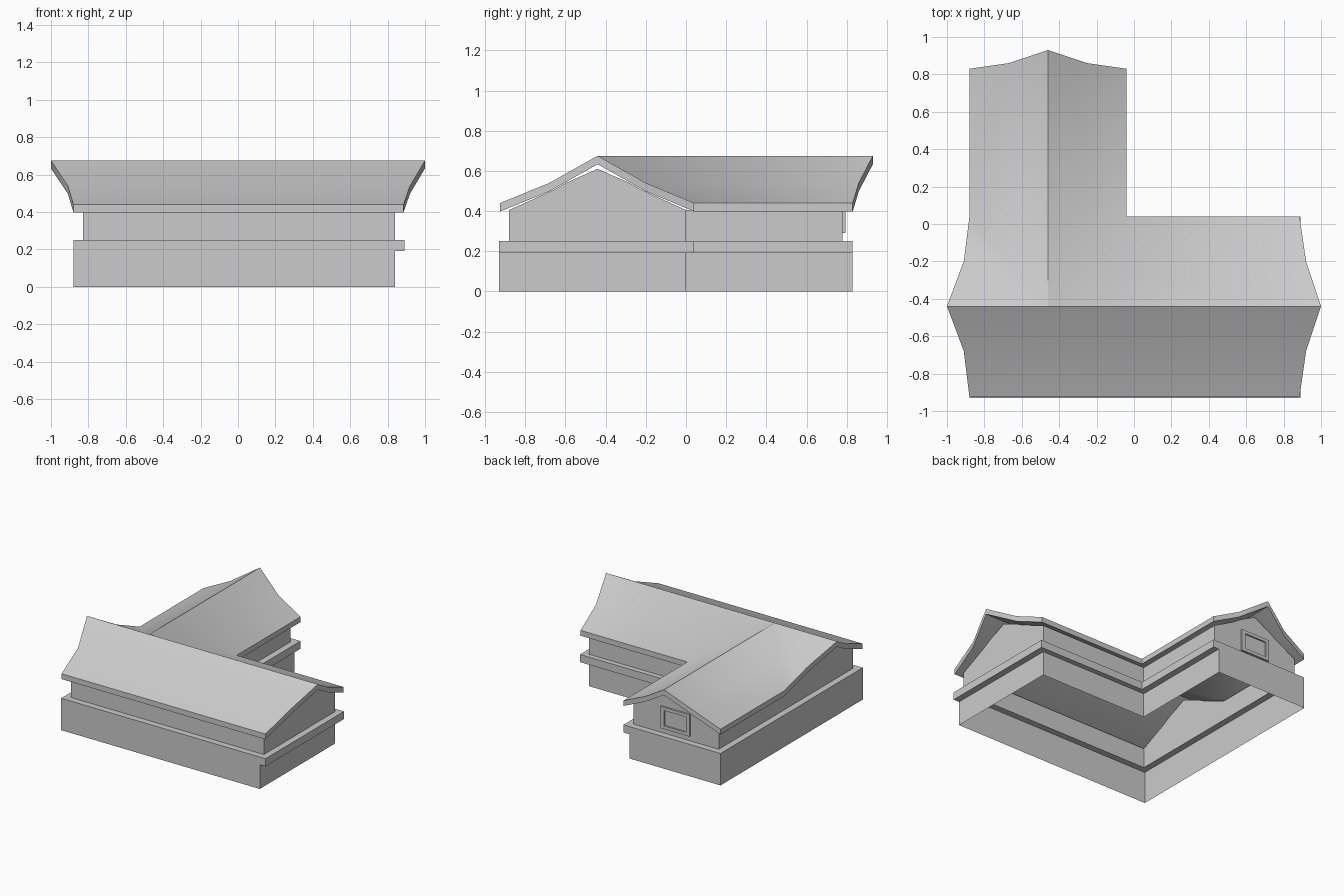
import bpy, bmesh, math

if "Cube" in bpy.data.objects:
    bpy.data.objects.remove(bpy.data.objects["Cube"])


def make_object(name, bm):
    bmesh.ops.remove_doubles(bm, verts=bm.verts, dist=0.0005)
    bmesh.ops.dissolve_degenerate(bm, edges=bm.edges, dist=0.0005)
    bmesh.ops.recalc_face_normals(bm, faces=bm.faces)
    mesh = bpy.data.meshes.new(name)
    bm.to_mesh(mesh)
    bm.free()
    ob = bpy.data.objects.new(name, mesh)
    bpy.context.collection.objects.link(ob)
    return ob


def face(bm, pts):
    bm.faces.new([bm.verts.new(p) for p in pts])


def strip(bm, a, b):
    """Faces between two rows of points."""
    for i in range(len(a) - 1):
        pts = []
        for p in (a[i], a[i + 1], b[i + 1], b[i]):
            if p not in pts:
                pts.append(p)
        if len(pts) > 2:
            face(bm, pts)


def l_outline(west, east, south, inner_y, inner_x, north, z):
    """Closed L-shaped ring."""
    xy = [(west, south), (east, south), (east, inner_y), (inner_x, inner_y),
          (inner_x, north), (west, north), (west, south)]
    return [(x, y, z) for x, y in xy]


# Walls: hollow shell of plinth, projecting band and inset upper storey
plinth = (-0.88, 0.84, -0.93, 0.0, -0.09, 0.83)
band = (-0.88, 0.89, -0.93, 0.04, -0.04, 0.83)
upper = (-0.83, 0.84, -0.88, 0.0, -0.09, 0.78)
rings = [l_outline(*plinth, 0), l_outline(*plinth, 0.19), l_outline(*band, 0.19),
         l_outline(*band, 0.25), l_outline(*upper, 0.25), l_outline(*upper, 0.405)]
bm = bmesh.new()
for low, high in zip(rings, rings[1:]):
    strip(bm, low, high)
make_object("walls", bm)

# Gable walls under the roof ends
def gable(name, centre, half, place):
    prof = [(1, 0.405), (0.5, 0.505), (0.36, 0.54), (0, 0.61)]
    pts = [(centre - half * t, z) for t, z in prof]
    pts += [(centre + half * t, z) for t, z in reversed(prof[:-1])]
    bm = bmesh.new()
    face(bm, [place(u, z) for u, z in pts])
    make_object(name, bm)

gable("east_gable", -0.44, 0.44, lambda u, z: (0.84, u, z))
gable("west_gable", -0.44, 0.44, lambda u, z: (-0.83, u, z))
gable("north_gable", -0.46, 0.37, lambda u, z: (u, 0.78, z))

# Roof: each row runs eave, mid slope, ridge
Z = (0.44, 0.54, 0.675)

def row(xs, ys):
    return list(zip(xs, ys, Z))

west_x, east_x = (-0.88, -0.91, -1.0), (0.885, 0.92, 1.0)
front_y, back_y = (-0.925, -0.68, -0.44), (0.04, -0.2, -0.44)
wing_w, wing_e = (-0.88, -0.67, -0.46), (-0.04, -0.25, -0.46)
north_y = (0.83, 0.86, 0.93)
valley_w, valley_e = row(wing_w, back_y), row(wing_e, back_y)
middle = row((-0.46,) * 3, front_y)
bm = bmesh.new()
strip(bm, row(west_x, front_y), middle)
strip(bm, middle, row(east_x, front_y))
strip(bm, row(west_x, back_y), valley_w)
strip(bm, valley_e, row(east_x, back_y))
strip(bm, valley_w, row(wing_w, north_y))
strip(bm, valley_e, row(wing_e, north_y))
bmesh.ops.remove_doubles(bm, verts=bm.verts, dist=0.0005)
bmesh.ops.recalc_face_normals(bm, faces=bm.faces)
# Roof thickness, straight down
ext = bmesh.ops.extrude_face_region(bm, geom=bm.faces[:])
for v in ext["geom"]:
    if isinstance(v, bmesh.types.BMVert):
        v.co.z -= 0.042
roof = make_object("roof", bm)
bpy.context.view_layer.objects.active = roof
roof.select_set(True)
bpy.ops.object.shade_smooth_by_angle(angle=math.radians(45))

# Window frame and pane on the north gable
def rect(half_w, z0, z1, y):
    c = -0.46
    return [(c - half_w, y, z0), (c + half_w, y, z0), (c + half_w, y, z1),
            (c - half_w, y, z1), (c - half_w, y, z0)]

frame = [rect(0.125, 0.29, 0.46, 0.78), rect(0.125, 0.29, 0.46, 0.795),
         rect(0.095, 0.315, 0.435, 0.795), rect(0.095, 0.315, 0.435, 0.783)]
bm = bmesh.new()
for a, b in zip(frame, frame[1:]):
    strip(bm, a, b)
face(bm, frame[-1][:4])
make_object("window", bm)
